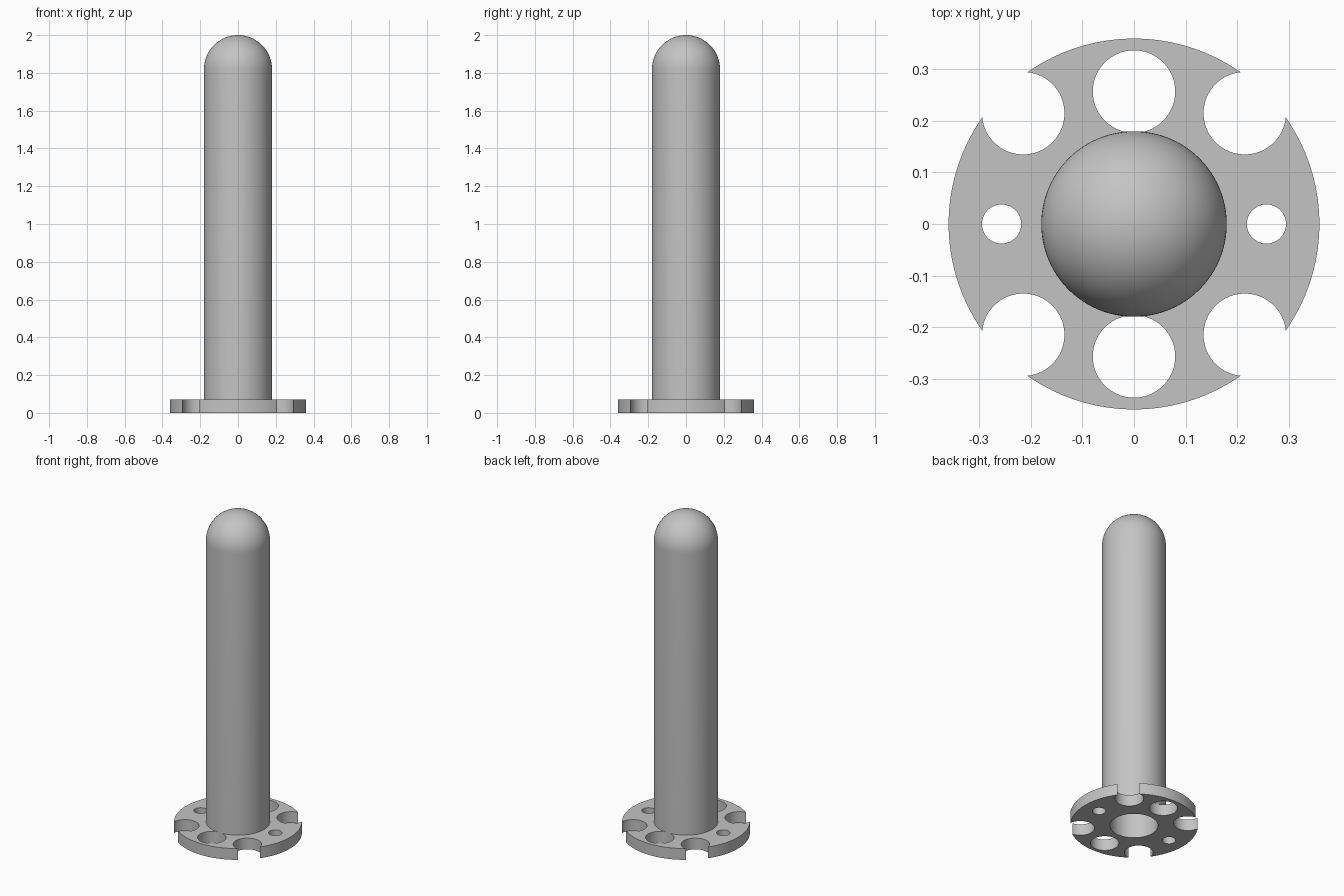
import bpy, bmesh
from math import pi, sin, cos, radians
from mathutils import Matrix, Vector

cube = bpy.data.objects.get("Cube")
if cube:
    bpy.data.objects.remove(cube, do_unlink=True)

R_PLATE, R_ROD, R_BORE = 0.36, 0.18, 0.135
PLATE_H, DOME_Z = 0.07, 1.82
SEGS = 96

grey = bpy.data.materials.new("plain grey")
grey.use_nodes = True
colour = (0.55, 0.55, 0.55, 1)
grey.diffuse_color = colour
grey.node_tree.nodes["Principled BSDF"].inputs["Base Color"].default_value = colour


def make_object(name, bm):
    bmesh.ops.recalc_face_normals(bm, faces=bm.faces)
    mesh = bpy.data.meshes.new(name)
    bm.to_mesh(mesh)
    bm.free()
    obj = bpy.data.objects.new(name, mesh)
    bpy.context.collection.objects.link(obj)
    mesh.materials.append(grey)
    return obj


def add_cylinder(bm, x, y, radius, z0, z1):
    bmesh.ops.create_cone(bm, cap_ends=True, segments=SEGS, radius1=radius,
                          radius2=radius, depth=z1 - z0,
                          matrix=Matrix.Translation((x, y, (z0 + z1) / 2)))


def smooth(obj):
    bpy.ops.object.select_all(action='DESELECT')
    obj.select_set(True)
    bpy.context.view_layer.objects.active = obj
    bpy.ops.object.shade_smooth_by_angle(angle=radians(30))


# Flange disc
bm = bmesh.new()
add_cylinder(bm, 0, 0, R_PLATE, 0, PLATE_H)
flange = make_object("base_flange", bm)

# Cutters: bore, large and small holes, and four rim scallops
bm = bmesh.new()
add_cylinder(bm, 0, 0, R_BORE, -0.1, 0.2)
for s in (-1, 1):
    add_cylinder(bm, 0, s * 0.257, 0.08, -0.1, 0.2)
    add_cylinder(bm, s * 0.257, 0, 0.038, -0.1, 0.2)
    for t in (-1, 1):
        add_cylinder(bm, s * 0.215, t * 0.215, 0.08, -0.1, 0.2)
cutter = make_object("flange_cutter", bm)
cutter.hide_render = True

cut = flange.modifiers.new("holes", 'BOOLEAN')
cut.operation = 'DIFFERENCE'
cut.solver = 'EXACT'
cut.object = cutter
bpy.context.view_layer.objects.active = flange
bpy.ops.object.modifier_apply(modifier=cut.name)
bpy.data.objects.remove(cutter, do_unlink=True)
smooth(flange)


# Hollow rod with a domed end, turned from a closed wall profile
def wall(radius):
    steps = 20
    arc = [(radius * cos(i * pi / 2 / steps), DOME_Z + radius * sin(i * pi / 2 / steps))
           for i in range(steps)]
    return [(radius, PLATE_H)] + arc + [(0, DOME_Z + radius)]


bm = bmesh.new()
outer = [bm.verts.new((r, 0, z)) for r, z in wall(R_ROD)]
inner = [bm.verts.new((r, 0, z)) for r, z in wall(R_BORE)]
edges = [bm.edges.new(pair) for line in (outer, inner) for pair in zip(line, line[1:])]
edges.append(bm.edges.new((outer[0], inner[0])))
bmesh.ops.spin(bm, geom=outer + inner + edges, cent=Vector(), axis=(0, 0, 1),
               angle=2 * pi, steps=SEGS)
bmesh.ops.remove_doubles(bm, verts=bm.verts, dist=0.0001)
smooth(make_object("domed_rod", bm))
